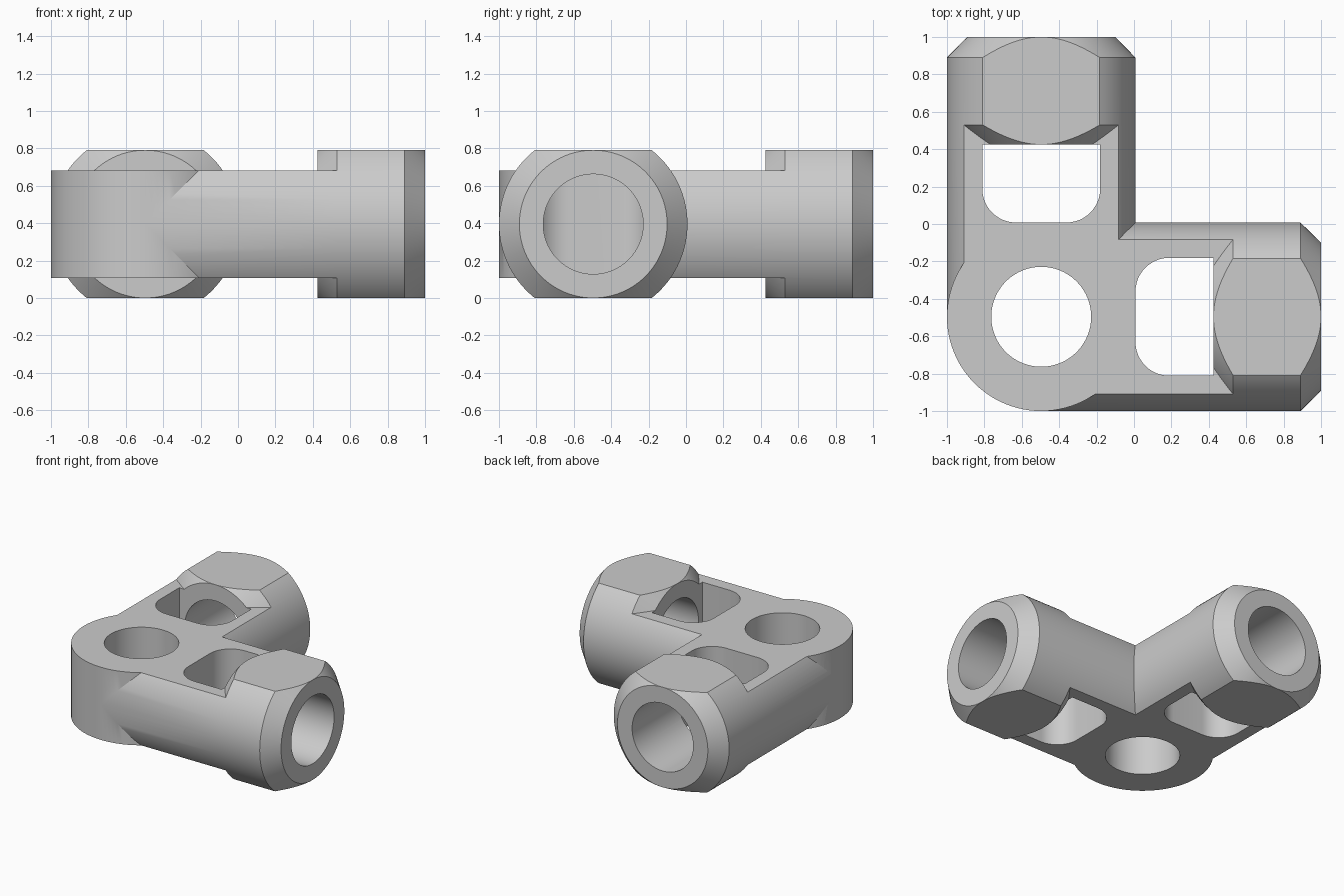
import bpy, bmesh
from math import pi, sin, cos
from mathutils import Matrix, Vector

if "Cube" in bpy.data.objects:
    bpy.data.objects.remove(bpy.data.objects["Cube"])

C, ZC, R, SEG = -0.496, 0.395, 0.504, 96
CENTRE = Vector((C, C, ZC))
ROT = {'X': Matrix.Identity(4),
       'Y': Matrix.Rotation(pi / 2, 4, 'Z'),
       'Z': Matrix.Rotation(-pi / 2, 4, 'Y')}


def make(name, bm, axis='X'):
    bmesh.ops.recalc_face_normals(bm, faces=bm.faces)
    bm.transform(Matrix.Translation(CENTRE) @ ROT[axis])
    me = bpy.data.meshes.new(name)
    bm.to_mesh(me)
    bm.free()
    ob = bpy.data.objects.new(name, me)
    bpy.context.collection.objects.link(ob)
    return ob


def lathe(name, profile, axis):
    """Capped solid of revolution; profile is (distance from corner, radius)."""
    bm = bmesh.new()
    rings = [[bm.verts.new((d, r * cos(2 * pi * i / SEG), r * sin(2 * pi * i / SEG)))
              for i in range(SEG)] for d, r in profile]
    for a, b in zip(rings, rings[1:]):
        for i in range(SEG):
            j = (i + 1) % SEG
            bm.faces.new((a[i], a[j], b[j], b[i]))
    bm.faces.new(rings[0])
    bm.faces.new(rings[-1])
    return make(name, bm, axis)


def slab(name, half):
    bm = bmesh.new()
    bmesh.ops.create_cube(bm, size=1)
    bm.transform(Matrix.Diagonal((6, 6, 2 * half, 1)))
    return make(name, bm)


def window(name, axis, x0=0.504, x1=0.921, w=0.315, r=0.18):
    """Through slot, rounded on the side nearest the corner."""
    pts = [(x1, -w), (x1, w)]
    for i in range(13):
        a = pi / 2 + i * pi / 24
        pts.append((x0 + r + r * cos(a), w - r + r * sin(a)))
    for i in range(13):
        a = pi + i * pi / 24
        pts.append((x0 + r + r * cos(a), -w + r + r * sin(a)))
    bm = bmesh.new()
    f = bm.faces.new([bm.verts.new((x, y, -1)) for x, y in pts])
    ext = bmesh.ops.extrude_face_region(bm, geom=[f])['geom']
    bmesh.ops.translate(bm, vec=(0, 0, 2),
                        verts=[v for v in ext if isinstance(v, bmesh.types.BMVert)])
    return make(name, bm, axis)


def boolean(ob, other, op):
    m = ob.modifiers.new(op, 'BOOLEAN')
    m.operation, m.solver, m.object = op, 'EXACT', other
    bpy.context.view_layer.objects.active = ob
    bpy.ops.object.modifier_apply(modifier=m.name)
    bpy.data.objects.remove(other)


# Rounded corner boss and the two flattened arms
body = lathe("corner_connector", [(-0.287, R), (0.287, R)], 'Z')
for axis in 'XY':
    arm = lathe("arm", [(0, R), (1.026, R)], axis)
    boolean(arm, slab("arm_flats", 0.287), 'INTERSECT')
    boolean(body, arm, 'UNION')

# Windows in the arms
for axis in 'XY':
    boolean(body, window("window_cutter", axis), 'DIFFERENCE')

# Chamfered heads with top and bottom flats
for axis in 'XY':
    head = lathe("head", [(0.921, 0.395), (1.026, R), (1.386, R), (1.496, 0.395)], axis)
    boolean(head, slab("head_flats", 0.395), 'INTERSECT')
    boolean(body, head, 'UNION')

# Round bores through the heads and the corner
for axis, start, end in (('X', 0.8, 1.7), ('Y', 0.8, 1.7), ('Z', -1, 1)):
    boolean(body, lathe("bore_cutter", [(start, 0.267), (end, 0.267)], axis), 'DIFFERENCE')

body.select_set(True)
bpy.context.view_layer.objects.active = body
bpy.ops.object.shade_smooth_by_angle(angle=pi / 9)
